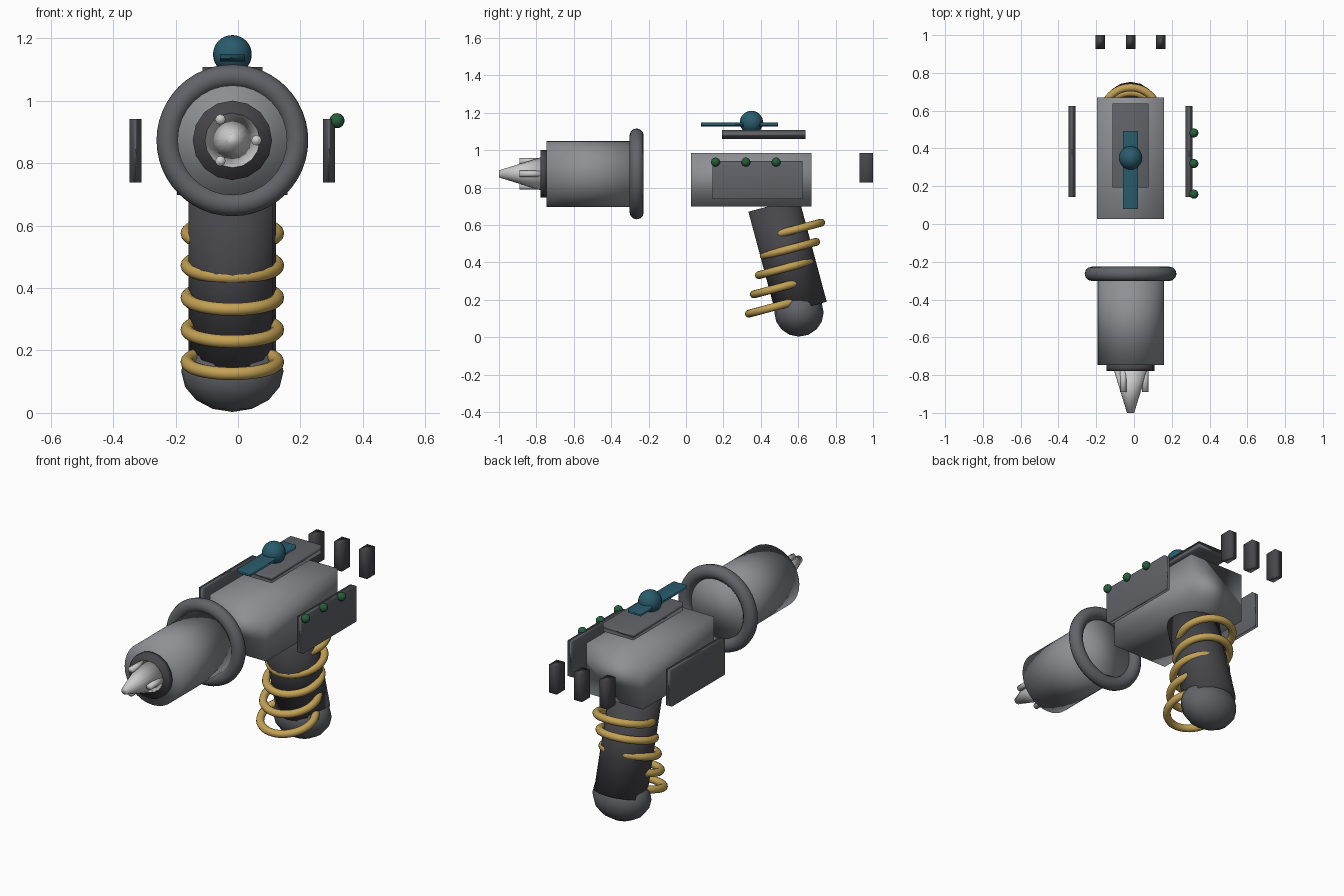
import bpy
from math import radians, pi, cos, sin

if "Cube" in bpy.data.objects:
    bpy.data.objects.remove(bpy.data.objects["Cube"])

CX = -0.018          # centre line of the model
AXIS_Z = 0.873       # height of the barrel axis
ALONG_Y = (pi / 2, 0, 0)


def colour(name, *rgb):
    m = bpy.data.materials.new(name)
    m.diffuse_color = (*rgb, 1)
    m.use_nodes = True
    m.node_tree.nodes["Principled BSDF"].inputs["Base Color"].default_value = m.diffuse_color
    return m


GOLD = colour("gold", 0.55, 0.36, 0.09)
TEAL = colour("teal", 0.022, 0.105, 0.15)
GREEN = colour("green", 0.02, 0.11, 0.045)
STEEL = colour("steel", 0.27, 0.28, 0.30)
GUNMETAL = colour("gunmetal", 0.12, 0.125, 0.14)
DARK = colour("dark", 0.062, 0.062, 0.07)
BRIGHT = colour("bright", 0.55, 0.55, 0.56)


def finish(name, mat):
    """Name, colour and fully smooth-shade the newest part."""
    o = bpy.context.object
    o.name = name
    o.data.materials.append(mat)
    bpy.ops.object.shade_smooth()
    return o


def box(name, x, y, z, mat):
    """Box from (min, max) pairs."""
    bpy.ops.mesh.primitive_cube_add(size=1, location=[sum(p) / 2 for p in (x, y, z)])
    o = finish(name, mat)
    o.scale = [p[1] - p[0] for p in (x, y, z)]
    return o


def rod(name, y0, y1, r_front, r_back, mat, x=CX, z=AXIS_Z, sides=32):
    """Round part along y from y0 (front) to y1 (back)."""
    bpy.ops.mesh.primitive_cone_add(vertices=sides, radius1=r_front, radius2=r_back,
                                    depth=y1 - y0, location=(x, (y0 + y1) / 2, z),
                                    rotation=(-pi / 2, 0, 0))
    return finish(name, mat)


def ball(name, loc, size, mat, seg=16, rings=12):
    bpy.ops.mesh.primitive_uv_sphere_add(segments=seg, ring_count=rings, radius=1, location=loc)
    o = finish(name, mat)
    o.scale = size
    return o


def ring(name, loc, rot, major, minor, mat):
    bpy.ops.mesh.primitive_torus_add(location=loc, rotation=rot, major_radius=major,
                                     minor_radius=minor, major_segments=48, minor_segments=12)
    return finish(name, mat)


# barrel, rear ring, muzzle collar and pointed tip
rod("barrel", -0.746, -0.262, 0.176, 0.176, STEEL)
ring("barrel_ring", (CX, -0.264, AXIS_Z), ALONG_Y, 0.205, 0.038, GUNMETAL)
rod("muzzle_collar", -0.778, -0.744, 0.127, 0.127, DARK, sides=16)
rod("tip", -1.0, -0.77, 0.019, 0.09, BRIGHT, sides=16)
for i in range(3):
    a = i * 2 * pi / 3
    rod(f"prong_{i + 1}", -0.89, -0.77, 0.017, 0.017, BRIGHT,
        CX + 0.077 * cos(a), AXIS_Z + 0.077 * sin(a), sides=8)

# softly shaded main body and top plate
box("body", (CX - 0.177, CX + 0.177), (0.026, 0.67), (0.698, 0.984), STEEL)
box("top_plate", (CX - 0.096, CX + 0.096), (0.192, 0.638), (1.06, 1.108), GUNMETAL)

# sight rail and bulb
box("sight_rail", (CX - 0.04, CX + 0.04), (0.08, 0.492), (1.126, 1.148), TEAL)
ball("sight_bulb", (CX, 0.35, 1.148), (0.062,) * 3, TEAL, 24, 16)

# floating side panels
for side, name in ((-1, "left_panel"), (1, "right_panel")):
    x = CX + side * 0.31
    box(name, (x - 0.019, x + 0.019), (0.142, 0.624), (0.738, 0.941), GUNMETAL)

# indicator lights and rear fins
for i in range(3):
    ball(f"light_{i + 1}", (0.317, 0.158 + 0.162 * i, 0.936), (0.024,) * 3, GREEN)
    x = CX + (i - 1) * 0.16
    box(f"rear_fin_{i + 1}", (x - 0.025, x + 0.025), (0.927, 1.0), (0.826, 0.985), DARK)

# tilted grip with rounded end cap
TILT = radians(15)
bpy.ops.mesh.primitive_cylinder_add(vertices=16, radius=0.14, depth=0.573,
                                    location=(CX, 0.543, 0.43), rotation=(TILT, 0, 0))
finish("grip", DARK)
ball("grip_cap", (CX, 0.604, 0.133), (0.164, 0.132, 0.13), GUNMETAL, 16, 8)

# coil rings around the grip
for i in range(5):
    ring(f"grip_coil_{i + 1}", (CX, 0.476 + 0.0267 * i, 0.163 + 0.103 * i),
         (TILT, 0, 0), 0.145, 0.021, GOLD)
